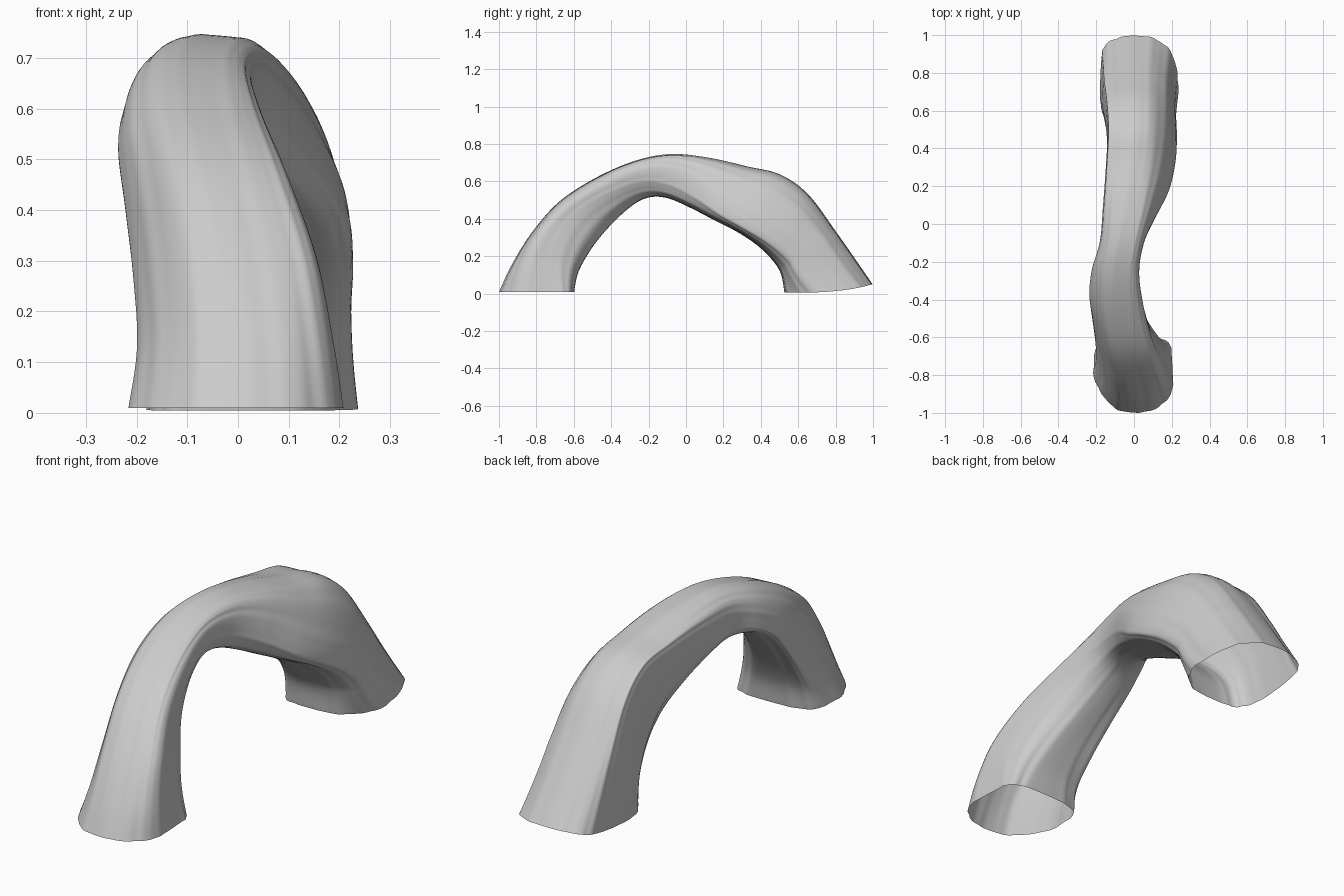
import bpy, bmesh
from math import sin, cos, pi, copysign

if "Cube" in bpy.data.objects:
    bpy.data.objects.remove(bpy.data.objects["Cube"])

# Arch stations: outer y, z, inner y, z, left x, right x, skew of the section
STATIONS = [
    (-1.00, .01, -.60, .01, -.215, .205, .15),
    (-.935, .15, -.575, .12, -.198, .185, .32),
    (-.83, .32, -.50, .25, -.206, .152, .50),
    (-.68, .49, -.40, .37, -.222, .095, .50),
    (-.48, .62, -.29, .47, -.236, .046, .36),
    (-.27, .71, -.20, .515, -.220, .026, .20),
    (-.08, .745, -.10, .512, -.180, .055, -.05),
    (.12, .725, .02, .462, -.165, .120, -.28),
    (.33, .677, .15, .395, -.150, .185, -.50),
    (.50, .635, .29, .322, -.142, .218, -.58),
    (.65, .53, .41, .235, -.150, .226, -.52),
    (.80, .33, .50, .125, -.166, .222, -.36),
    (.995, .05, .527, .005, -.178, .235, -.12),
]
# Corner roundness (1 = round, lower = squarer) every third station:
# outer left, outer right, inner left, inner right
CORNERS = [
    (1.05, .90, .60, .35),
    (1.00, .80, .60, 1.05),
    (.80, .60, .70, .80),
    (.60, 1.10, .50, .90),
    (.60, .85, .36, 1.00),
]
STEPS, SIDES = 8, 96


def spline(rows, t):
    """Catmull-Rom sample of a list of tuples."""
    i = min(int(t), len(rows) - 2)
    f = t - i
    a, b, c, d = (rows[min(max(k, 0), len(rows) - 1)] for k in range(i - 1, i + 3))
    return [.5 * (2 * q + (r - p) * f + (2 * p - 5 * q + 4 * r - s) * f * f
                  + (3 * q - p - 3 * r + s) * f ** 3) for p, q, r, s in zip(a, b, c, d)]


def rounded(v, power):
    return copysign(abs(v) ** power, v) if abs(v) > 1e-6 else 0


def ring(t):
    oy, oz, iy, iz, xl, xr, skew = spline(STATIONS, t)
    corners = spline(CORNERS, t / 3)
    foot = 1 + 2 * max(0, t - len(STATIONS) + 2)  # back foot lies flat, only its tip lifts
    pts = []
    for k in range(SIDES):
        a = 2 * pi * k / SIDES
        # Long weathered grooves that drift slowly around the tube
        g = 1 + .010 * sin(7 * a + .25 * t) + .008 * sin(13 * a - .3 * t + 1) \
            + .004 * sin(23 * a + .2 * t)
        power = corners[(0 if sin(a) >= 0 else 2) + (1 if cos(a) >= 0 else 0)]
        u, v = rounded(cos(a), power) * g, rounded(sin(a), power) * g
        x = (xl + xr) / 2 + u * (xr - xl) / 2
        # Skew slides one side towards the outer face, the other towards the inner face
        w = (1 + v + skew * u * (1 - min(1, v * v))) / 2
        h = max(w, 0) ** foot if foot > 1 else w
        pts.append((x, iy + (oy - iy) * w, max(0, iz + (oz - iz) * h)))
    return pts


# Open-ended tube lofted through the stations
bm = bmesh.new()
count = (len(STATIONS) - 1) * STEPS
rings = [[bm.verts.new(p) for p in ring(i / STEPS)] for i in range(count + 1)]
for r0, r1 in zip(rings, rings[1:]):
    for k in range(SIDES):
        n = (k + 1) % SIDES
        bm.faces.new((r0[k], r0[n], r1[n], r1[k])).smooth = True
bmesh.ops.recalc_face_normals(bm, faces=bm.faces)
mesh = bpy.data.meshes.new("rock_arch")
bm.to_mesh(mesh)
bm.free()
arch = bpy.data.objects.new("rock_arch", mesh)
bpy.context.collection.objects.link(arch)
